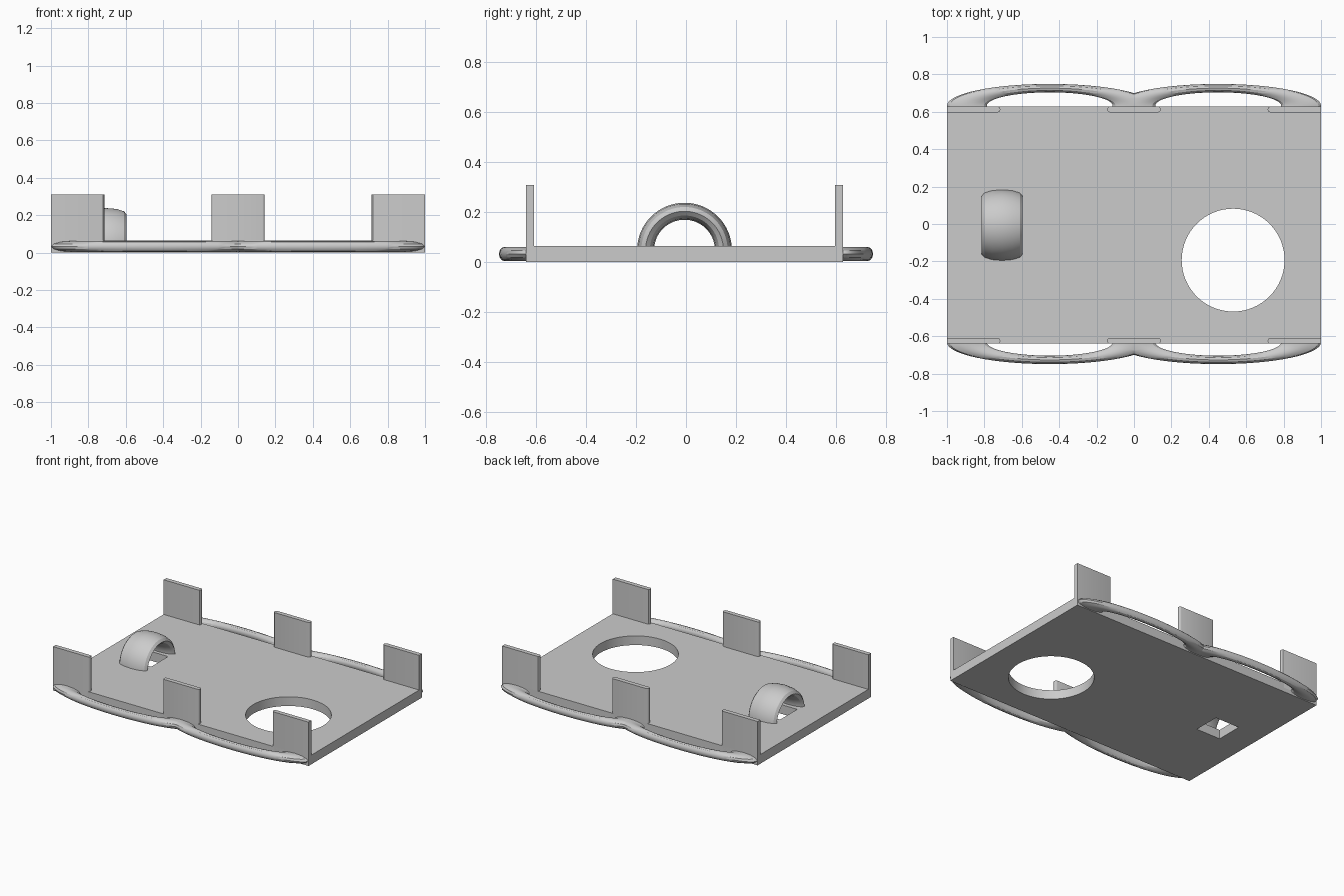
import bpy, bmesh, math
from mathutils import Vector

if "Cube" in bpy.data.objects:
    bpy.data.objects.remove(bpy.data.objects["Cube"])

grey = bpy.data.materials.new("light_grey")
grey.diffuse_color = (0.6, 0.6, 0.6, 1)
grey.use_nodes = True
grey.node_tree.nodes["Principled BSDF"].inputs["Base Color"].default_value = grey.diffuse_color

YF, YB, TOP = -0.64, 0.628, 0.065   # plate front, back, top


def finish(ob, name, smooth=False):
    ob.name = name
    ob.data.materials.append(grey)
    if smooth:
        bpy.ops.object.select_all(action='DESELECT')
        ob.select_set(True)
        bpy.context.view_layer.objects.active = ob
        bpy.ops.object.shade_smooth_by_angle(angle=math.radians(30))
    return ob


def box(name, x0, x1, y0, y1, z0, z1):
    bpy.ops.mesh.primitive_cube_add(size=1)
    ob = bpy.context.object
    lo, hi = Vector((x0, y0, z0)), Vector((x1, y1, z1))
    for v in ob.data.vertices:
        v.co = Vector([(lo[i] + hi[i]) / 2 + v.co[i] * (hi[i] - lo[i]) for i in range(3)])
    return finish(ob, name)


def cut_ring(name, axis, major, minor, scale, centre, planes, segs=64):
    """Stretched ring, trimmed and capped by planes (point, outward normal)."""
    bpy.ops.mesh.primitive_torus_add(major_segments=segs, minor_segments=12,
                                     major_radius=major, minor_radius=minor)
    ob = bpy.context.object
    bm = bmesh.new()
    bm.from_mesh(ob.data)
    for v in bm.verts:
        p = v.co.copy()
        if axis == 'X':
            p = Vector((p.z, p.x, p.y))
        v.co = Vector([p[i] * scale[i] + centre[i] for i in range(3)])
    for co, no in planes:
        g = bm.verts[:] + bm.edges[:] + bm.faces[:]
        bmesh.ops.bisect_plane(bm, geom=g, plane_co=co, plane_no=no, clear_outer=True)
        edges = [e for e in bm.edges if e.is_boundary]
        bmesh.ops.holes_fill(bm, edges=edges)
    bmesh.ops.recalc_face_normals(bm, faces=bm.faces[:])
    bm.to_mesh(ob.data)
    bm.free()
    return finish(ob, name, True)


# base plate with a round opening and a small slot under the arch
plate = box("base_plate", -1, 1, YF, YB, 0, TOP)
bpy.ops.mesh.primitive_cylinder_add(vertices=64, radius=0.275, depth=0.4, location=(0.53, -0.193, 0.03))
round_cut = finish(bpy.context.object, "round_cutter")
slot_cut = box("slot_cutter", -0.80, -0.61, -0.1, 0.09, -0.1, 0.14)
for cutter in (round_cut, slot_cut):
    m = plate.modifiers.new(cutter.name, 'BOOLEAN')
    m.operation, m.object, m.solver = 'DIFFERENCE', cutter, 'EXACT'
bpy.context.view_layer.objects.active = plate
for m in list(plate.modifiers):
    bpy.ops.object.modifier_apply(modifier=m.name)
for cutter in (round_cut, slot_cut):
    bpy.data.objects.remove(cutter)
finish(plate, "base_plate", True)

# upright tabs along front and back edges
for side, y0, y1 in (("front", YF, YF + 0.031), ("back", YB - 0.031, YB)):
    for pos, x0, x1 in (("left", -1, -0.715), ("middle", -0.142, 0.142), ("right", 0.715, 1)):
        tab = box(f"{side}_{pos}_tab", x0, x1, y0, y1, 0.03, 0.31)
        bm = bmesh.new()
        bm.from_mesh(tab.data)
        es = [e for e in bm.edges if abs(e.verts[0].co.z - e.verts[1].co.z) > 0.1
              and abs(e.verts[0].co.x) < 0.9]
        bmesh.ops.bevel(bm, geom=es, offset=0.013, segments=3, profile=0.5, affect='EDGES')
        bm.to_mesh(tab.data)
        bm.free()
        finish(tab, tab.name, True)

# flattened side loops, two per long edge, meeting in the middle
for side, y, s in (("front", -0.633, -1), ("back", 0.633, 1)):
    for pos, sx in (("left", -1), ("right", 1)):
        cut_ring(f"{side}_{pos}_loop", 'Z', 0.0935, 0.0225, (4.74, 1, 1.27),
                 (sx * 0.45, y, 0.033),
                 [((0, s * 0.615, 0), (0, -s, 0)), ((0, 0, 0), (-sx, 0, 0))])

# raised arch over the slot
cut_ring("strap_arch", 'X', 0.156, 0.034, (0.11 / 0.034, 1, 1), (-0.705, -0.006, 0.048),
         [((0, 0, 0.05), (0, 0, -1))])
